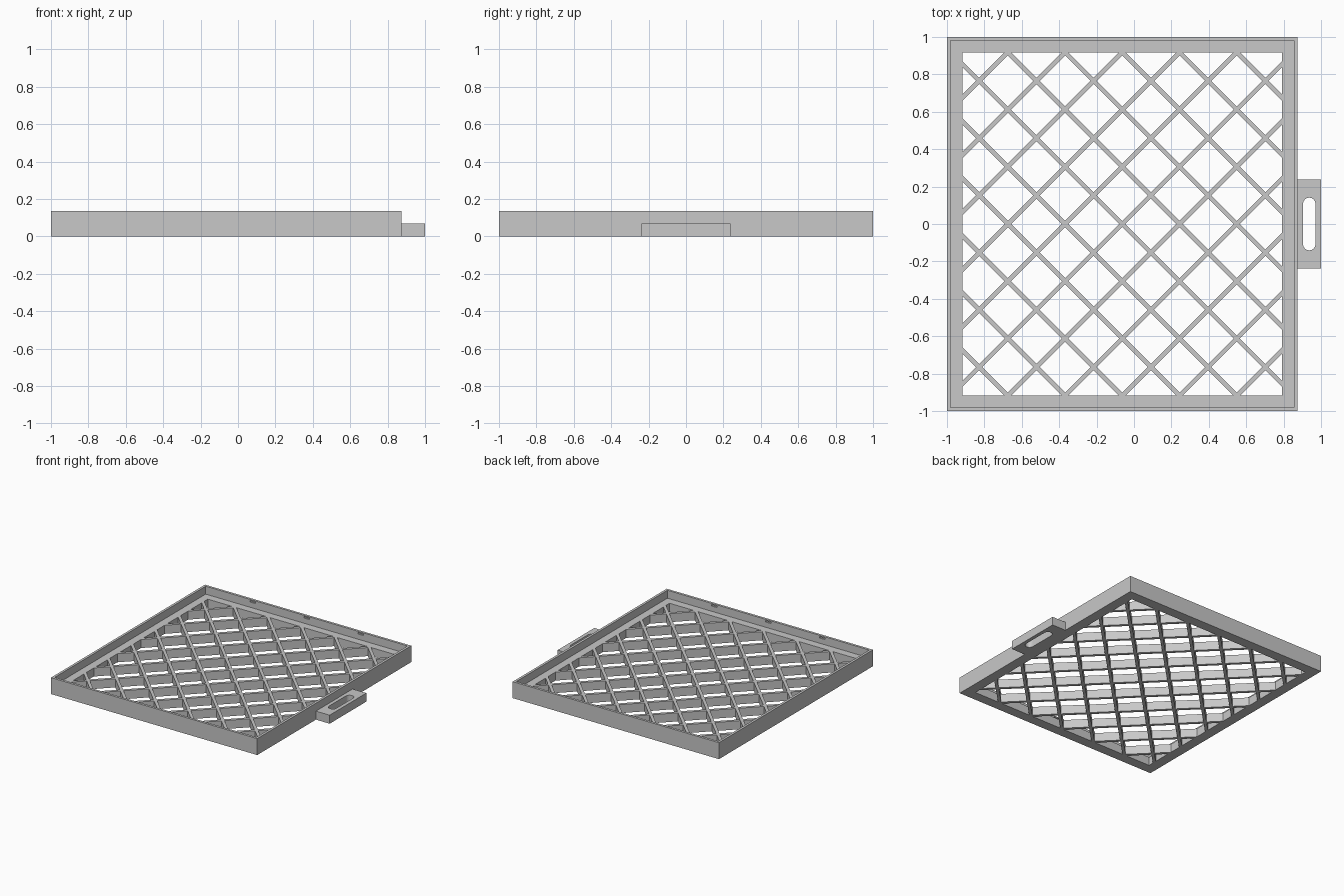
import bpy, bmesh
from math import pi, cos, sin
from mathutils import Matrix, Vector

if "Cube" in bpy.data.objects:
    bpy.data.objects.remove(bpy.data.objects["Cube"], do_unlink=True)

grey = bpy.data.materials.new("grey plastic")
grey.use_nodes = True
grey.diffuse_color = (0.58, 0.58, 0.58, 1)
grey.node_tree.nodes["Principled BSDF"].inputs["Base Color"].default_value = grey.diffuse_color

X0, X1, Y = -1.0, 0.875, 1.0        # tray footprint
CX = (X0 + X1) / 2
RIM, LEDGE, WALL, LIP = 0.135, 0.07, 0.02, 0.084
STEP, BAR = 0.306, 0.024            # lattice spacing and bar width


def finish(name, bm):
    bmesh.ops.recalc_face_normals(bm, faces=bm.faces)
    mesh = bpy.data.meshes.new(name)
    bm.to_mesh(mesh)
    bm.free()
    mesh.materials.append(grey)
    ob = bpy.data.objects.new(name, mesh)
    bpy.context.collection.objects.link(ob)
    return ob


def add_box(bm, size, centre, turn=0):
    m = Matrix.Translation(centre) @ Matrix.Rotation(turn, 4, "Z") @ Matrix.Diagonal((*size, 1))
    return bmesh.ops.create_cube(bm, size=1, matrix=m)["verts"]


def cut(ob, cutter):
    mod = ob.modifiers.new("cut", "BOOLEAN")
    mod.operation, mod.solver, mod.object = "DIFFERENCE", "EXACT", cutter
    cutter.hide_render = True
    bpy.context.view_layer.objects.active = ob
    bpy.ops.object.modifier_apply(modifier=mod.name)
    bpy.data.objects.remove(cutter, do_unlink=True)


# Tray frame: an L-shaped section carried round the rectangle
bm = bmesh.new()
section = [(0, 0), (0, RIM), (WALL, RIM), (WALL, LEDGE), (LIP, LEDGE), (LIP, 0)]
loops = [[bm.verts.new(p) for p in ((X0 + d, d - Y, z), (X1 - d, d - Y, z),
                                    (X1 - d, Y - d, z), (X0 + d, Y - d, z))]
         for d, z in section]
for i, a in enumerate(loops):
    b = loops[(i + 1) % len(loops)]
    for k in range(4):
        n = (k + 1) % 4
        bm.faces.new((a[k], a[n], b[n], b[k]))
frame = finish("tray_frame", bm)

# Small catch slots inside the front and back walls
bm = bmesh.new()
for side in (-1, 1):
    for k in (-1, 0, 1):
        add_box(bm, (0.05, 0.02, 0.012), (CX + k * 0.49, side * (Y - WALL), 0.119))
cut(frame, finish("slot_cutter", bm))

# Diagonal lattice, trimmed to the frame opening
lattice = bmesh.new()
half_x, half_y = (X1 - X0) / 2 - LIP, Y - LIP
for turn in (pi / 4, -pi / 4):
    for k in range(-5, 6):
        bm = bmesh.new()
        add_box(bm, (4, BAR, LEDGE), (CX + k * STEP, 0, LEDGE / 2), turn)
        for normal, dist in ((Vector((1, 0, 0)), half_x), (Vector((0, 1, 0)), half_y)):
            for s in (-1, 1):
                res = bmesh.ops.bisect_plane(
                    bm, geom=bm.verts[:] + bm.edges[:] + bm.faces[:],
                    plane_co=Vector((CX, 0, 0)) + normal * s * dist,
                    plane_no=normal * s, clear_outer=True)
                edges = [e for e in res["geom_cut"] if isinstance(e, bmesh.types.BMEdge)]
                if edges:
                    bmesh.ops.holes_fill(bm, edges=edges)
        bmesh.ops.recalc_face_normals(bm, faces=bm.faces)
        piece = bpy.data.meshes.new("bar")
        bm.to_mesh(piece)
        bm.free()
        lattice.from_mesh(piece)
        bpy.data.meshes.remove(piece)
finish("lattice", lattice)

# Pull handle with a rounded finger slot
bm = bmesh.new()
add_box(bm, (1 - X1, 0.476, LEDGE), ((1 + X1) / 2, 0, LEDGE / 2))
handle = finish("pull_handle", bm)

bm = bmesh.new()
radius, reach, seg = 0.033, 0.108, 12
outline = []
for s in (1, -1):
    for i in range(seg + 1):
        a = pi * i / seg
        outline.append(bm.verts.new((0.937 + s * radius * cos(a),
                                     s * (reach + radius * sin(a)), -0.1)))
base = bm.faces.new(outline)
top = bmesh.ops.extrude_face_region(bm, geom=[base])["geom"]
bmesh.ops.translate(bm, vec=(0, 0, 0.3),
                    verts=[v for v in top if isinstance(v, bmesh.types.BMVert)])
cut(handle, finish("finger_cutter", bm))

# Smooth the slot ends while keeping hard edges
handle.select_set(True)
bpy.context.view_layer.objects.active = handle
bpy.ops.object.shade_smooth_by_angle(angle=pi / 6)
